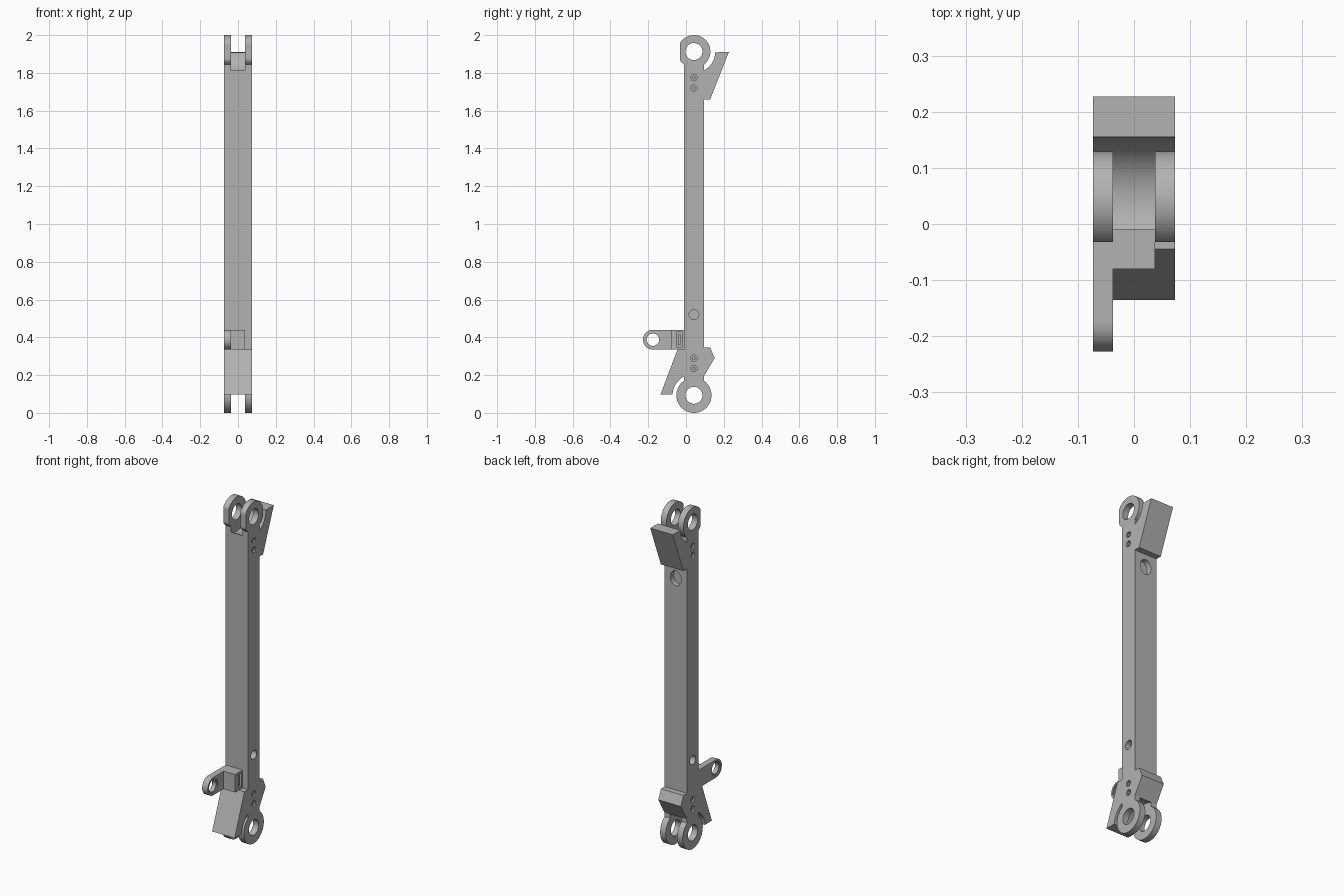
import bpy, bmesh
from math import cos, sin, radians, pi

cube = bpy.data.objects.get("Cube")
if cube:
    bpy.data.objects.remove(cube)

metal = bpy.data.materials.new("grey_metal")
metal.use_nodes = True
GREY = (0.45, 0.45, 0.45, 1)
metal.diffuse_color = GREY
metal.node_tree.nodes["Principled BSDF"].inputs["Base Color"].default_value = GREY

W = 0.073            # half width of the link
SLOT = 0.037         # half width of the fork slot
YC = 0.042           # centre line of the bar
HALF = 0.052         # half depth of the bar
TOP, LOW = 1.913, 0.093   # pin centres
CLEAR = 0.113        # clearance radius around the pins


def arc(cy, cz, r, a0, a1, n=24):
    angles = [radians(a0 + (a1 - a0) * i / n) for i in range(n + 1)]
    return [(cy + r * cos(a), cz + r * sin(a)) for a in angles]


def circle(cy, cz, r, n=48):
    return arc(cy, cz, r, 0, 360, n)[:-1]


def prism(name, pts, x0, x1):
    """Extrude a side profile (y, z) across x."""
    bm = bmesh.new()
    face = bm.faces.new([bm.verts.new((x0, y, z)) for y, z in pts])
    ext = bmesh.ops.extrude_face_region(bm, geom=[face])
    for v in ext["geom"]:
        if isinstance(v, bmesh.types.BMVert):
            v.co.x = x1
    bmesh.ops.recalc_face_normals(bm, faces=bm.faces[:])
    me = bpy.data.meshes.new(name)
    bm.to_mesh(me)
    bm.free()
    me.materials.append(metal)
    ob = bpy.data.objects.new(name, me)
    bpy.context.collection.objects.link(ob)
    return ob


def box(name, x0, x1, y0, y1, z0, z1):
    return prism(name, [(y0, z0), (y1, z0), (y1, z1), (y0, z1)], x0, x1)


def combine(ob, other, op):
    """Apply a boolean and drop the helper."""
    mod = ob.modifiers.new("bool", "BOOLEAN")
    mod.operation, mod.solver, mod.object = op, "EXACT", other
    bpy.context.view_layer.update()
    deps = bpy.context.evaluated_depsgraph_get()
    me = bpy.data.meshes.new_from_object(ob.evaluated_get(deps))
    ob.modifiers.clear()
    ob.data = me
    bpy.data.objects.remove(other)


def cut(ob, other):
    combine(ob, other, "DIFFERENCE")


# Bar with upper rear stop, lower front stop and rear wedge in one profile
profile = arc(YC, TOP, CLEAR, -117.4, -2)
profile += [(0.227, 1.91), (0.128, 1.66), (YC + HALF, 1.66)]
profile += [(YC + HALF, 0.345), (0.128, 0.345), (0.152, 0.29)]
profile += arc(YC, LOW, CLEAR, 62.6, 178)
profile += [(-0.135, 0.098), (-0.045, 0.335), (YC - HALF, 0.335)]
bar = prism("bar", profile, -W, W)

# Side holes, rivet recesses
for s in (-1, 1):
    cut(bar, prism("cutter", circle(YC, 0.52, 0.026), s * 0.04, s * 0.1))
    for z in (1.775, 1.72, 0.29, 0.235):
        cut(bar, prism("cutter", circle(YC, z, 0.017, 24), s * (W - 0.012), s * 0.1))

# Oval hole in the back face
hole = prism("cutter", [(y, 1.25 * z) for y, z in circle(0, 0, 0.035)], -0.03, 0.03)
hole.rotation_euler.z = pi / 2
hole.location = (0, YC + HALF, 1.585)
cut(bar, hole)

# Fork lugs: ring heads with necks, two at each end
lugs = []
for end, zc, r, inward in (("upper", TOP, 0.087, -1), ("lower", LOW, 0.093, 1)):
    for side, s in (("right", -1), ("left", 1)):
        a, b = s * SLOT, s * W
        outline = circle(YC, zc, r, 64)
        if end == "upper":   # flattened front of the upper rings
            outline = [(max(y, -0.032), z) for y, z in outline]
        lug = prism(f"{end}_{side}_lug", outline, a, b)
        z_far = zc + inward * 0.125
        neck = box("neck", a, b, YC - HALF, YC + HALF, min(zc, z_far), max(zc, z_far))
        combine(lug, neck, "UNION")
        cut(lug, prism("cutter", circle(YC, zc, 0.045), s * 0.02, s * 0.1))
        lugs.append(lug)

# Rivet pins inside their recesses
pins = []
for side, s in (("right", -1), ("left", 1)):
    for i, z in enumerate((1.775, 1.72, 0.29, 0.235)):
        pins.append(prism(f"{side}_rivet_{i + 1}", circle(YC, z, 0.009, 20),
                          s * (W - 0.02), s * (W - 0.003)))

# Side bracket: mounting block with a pocket, and an arm with an eye
block = box("bracket_block", -SLOT, SLOT, -0.08, 0.0, 0.335, 0.44)
cut(block, box("cutter", SLOT - 0.02, 0.06, -0.05, -0.022, 0.348, 0.427))
web = box("bracket_block_tab", SLOT - 0.02, SLOT - 0.006, -0.042, -0.03, 0.36, 0.415)
eye_y, eye_z = -0.175, 0.3875
arm_outline = arc(eye_y, eye_z, 0.0525, 90, 270) + [(0.0, 0.335), (0.0, 0.44)]
arm = prism("bracket_arm", arm_outline, -W, -SLOT)
cut(arm, prism("cutter", circle(eye_y, eye_z, 0.033), -0.1, 0))
for s in (-W - 0.01, -SLOT + 0.01):
    inner = -W + 0.006 if s < -W else -SLOT - 0.006
    cut(arm, prism("cutter", circle(eye_y, eye_z, 0.041), s, inner))

# Smooth round surfaces, keep machined edges crisp
bpy.ops.object.select_all(action="DESELECT")
for ob in [bar, block, web, arm] + lugs + pins:
    ob.select_set(True)
bpy.context.view_layer.objects.active = bar
bpy.ops.object.shade_smooth_by_angle(angle=radians(30))
